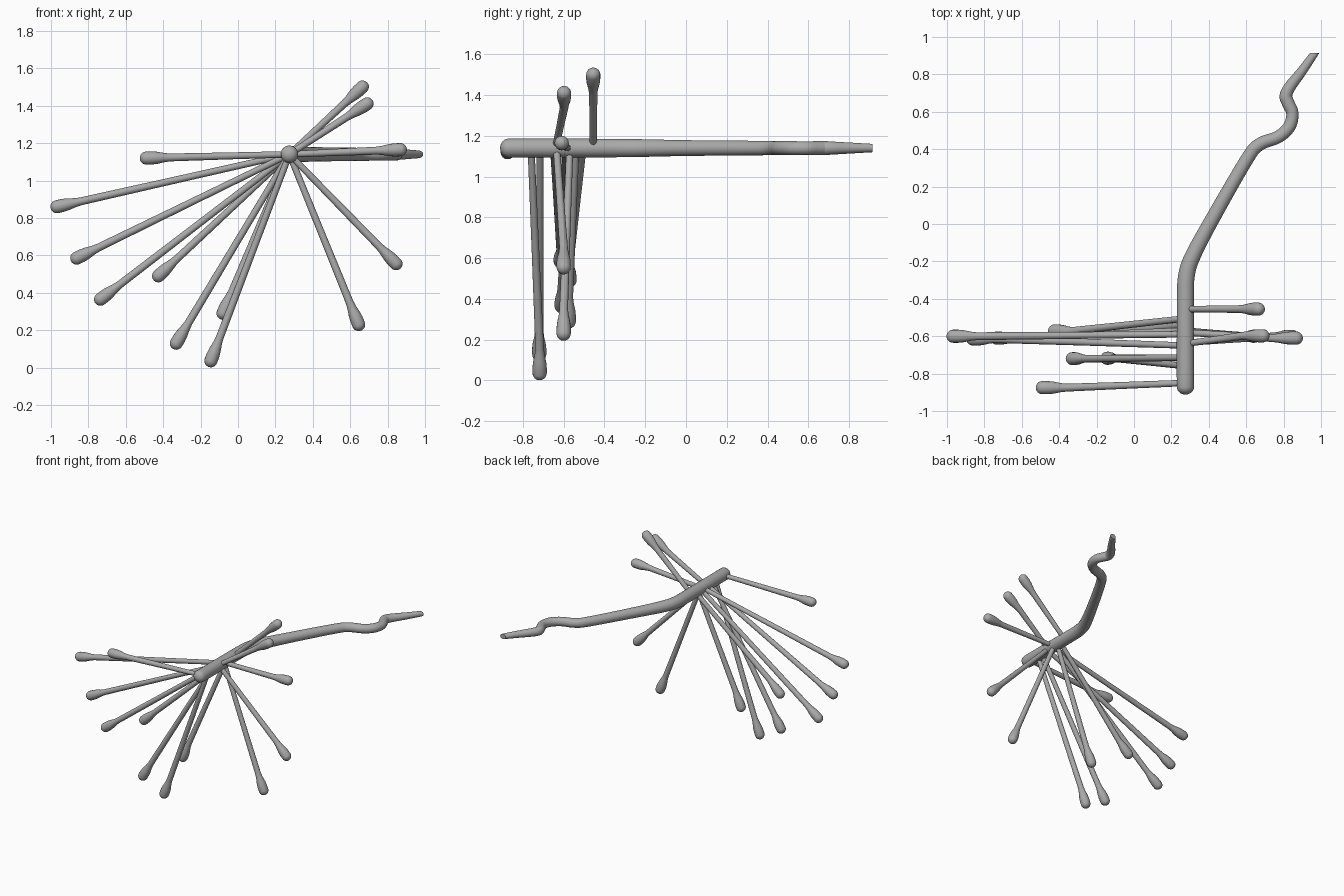
import bpy, bmesh, math
from mathutils import Vector

cube = bpy.data.objects.get("Cube")
if cube:
    bpy.data.objects.remove(cube, do_unlink=True)

grey = bpy.data.materials.new("plain grey")
grey.use_nodes = True
colour = (0.4, 0.4, 0.4, 1)
grey.diffuse_color = colour
grey.node_tree.nodes["Principled BSDF"].inputs["Base Color"].default_value = colour


def sweep(name, stations, sides, y_limit=None):
    """Loft circles along a path of (centre, radius) stations and cap both ends."""
    bm = bmesh.new()
    rings = []
    normal = None
    last = len(stations) - 1
    for i, (p, r) in enumerate(stations):
        before = stations[max(i - 1, 0)][0]
        after = stations[min(i + 1, last)][0]
        t = (after - before).normalized()
        if normal is None:
            normal = t.orthogonal()
        normal = (normal - t * normal.dot(t)).normalized()
        side = t.cross(normal)
        ring = []
        for k in range(sides):
            a = math.tau * k / sides
            v = p + (normal * math.cos(a) + side * math.sin(a)) * r
            if y_limit is not None and v.y > y_limit:
                v = v - t * ((v.y - y_limit) / t.y)
            ring.append(bm.verts.new(v))
        rings.append(ring)
    for a, b in zip(rings, rings[1:]):
        for k in range(sides):
            n = (k + 1) % sides
            bm.faces.new((a[k], a[n], b[n], b[k]))
    bm.faces.new(rings[0][::-1])
    bm.faces.new(rings[-1])
    bmesh.ops.recalc_face_normals(bm, faces=bm.faces)
    mesh = bpy.data.meshes.new(name)
    bm.to_mesh(mesh)
    bm.free()
    mesh.materials.append(grey)
    ob = bpy.data.objects.new(name, mesh)
    bpy.context.collection.objects.link(ob)
    bpy.ops.object.select_all(action='DESELECT')
    ob.select_set(True)
    bpy.context.view_layer.objects.active = ob
    bpy.ops.object.shade_smooth_by_angle(angle=math.radians(50))
    return ob


def dome(centre, direction, radius, length, steps=6):
    """Stations that round off an end, ending nearly at a point."""
    out = []
    for i in range(1, steps + 1):
        a = math.pi / 2 * min(i / steps, 0.97)
        out.append((centre + direction * length * math.sin(a), radius * math.cos(a)))
    return out


def smooth_path(points, steps=5):
    """Catmull-Rom interpolation through the control points."""
    pts = [2 * points[0] - points[1]] + points + [2 * points[-1] - points[-2]]
    out = []
    for a, b, c, d in zip(pts, pts[1:], pts[2:], pts[3:]):
        for s in range(steps):
            t = s / steps
            out.append(0.5 * (2 * b + (c - a) * t + (2 * a - 5 * b + 4 * c - d) * t * t
                              + (3 * b - a - 3 * c + d) * t ** 3))
    return out + [points[-1]]


# Stem: straight front, long diagonal, then a wiggle; x, y, radius
HUB_X, HUB_Z = 0.275, 1.14
stem = [(HUB_X, -0.87, .047), (HUB_X, -0.6, .047), (HUB_X, -0.4, .046), (.28, -0.28, .045),
        (.31, -0.18, .043), (.41, .01, .039), (.6, .34, .036), (.67, .425, .035),
        (.77, .465, .034), (.83, .52, .034), (.847, .59, .033), (.825, .645, .034),
        (.812, .685, .034), (.835, .735, .031), (.9, .82, .026), (.985, .94, .019)]
path = smooth_path([Vector(p) for p in stem])
stations = [(Vector((p.x, p.y, HUB_Z)), p.z) for p in path]
tip = dome(stations[0][0], Vector((0, -1, 0)), .047, .042)
sweep("stem", tip[::-1] + stations, 20, y_limit=.915)

# Rods: knob centre x, y, z and the y where the rod leaves the stem
rods = [(-.49, -.875, 1.12, -.85), (-.968, -.60, .86, -.59), (-.862, -.615, .585, -.65),
        (-.735, -.61, .365, -.57), (-.425, -.572, .49, -.505), (-.33, -.72, .13, -.715),
        (-.08, -.575, .29, -.54), (-.145, -.718, .036, -.76), (.645, -.60, .23, -.57),
        (.845, -.60, .555, -.635), (.868, -.61, 1.165, -.58), (.69, -.598, 1.41, -.64),
        (.665, -.455, 1.5, -.455)]
for i, (x, y, z, base_y) in enumerate(rods):
    base = Vector((HUB_X, base_y, HUB_Z))
    knob = Vector((x, y, z))
    flat = Vector((x - HUB_X, 0, z - HUB_Z)).normalized()
    neck = knob - flat * .13
    rod = [(base, .017), (base.lerp(neck, .5), .0185), (neck, .021),
           (knob - flat * .1, .024), (knob - flat * .06, .032),
           (knob - flat * .03, .035), (knob, .035)]
    sweep("knobbed_rod_%d" % (i + 1), rod + dome(knob, flat, .035, .035), 16)
